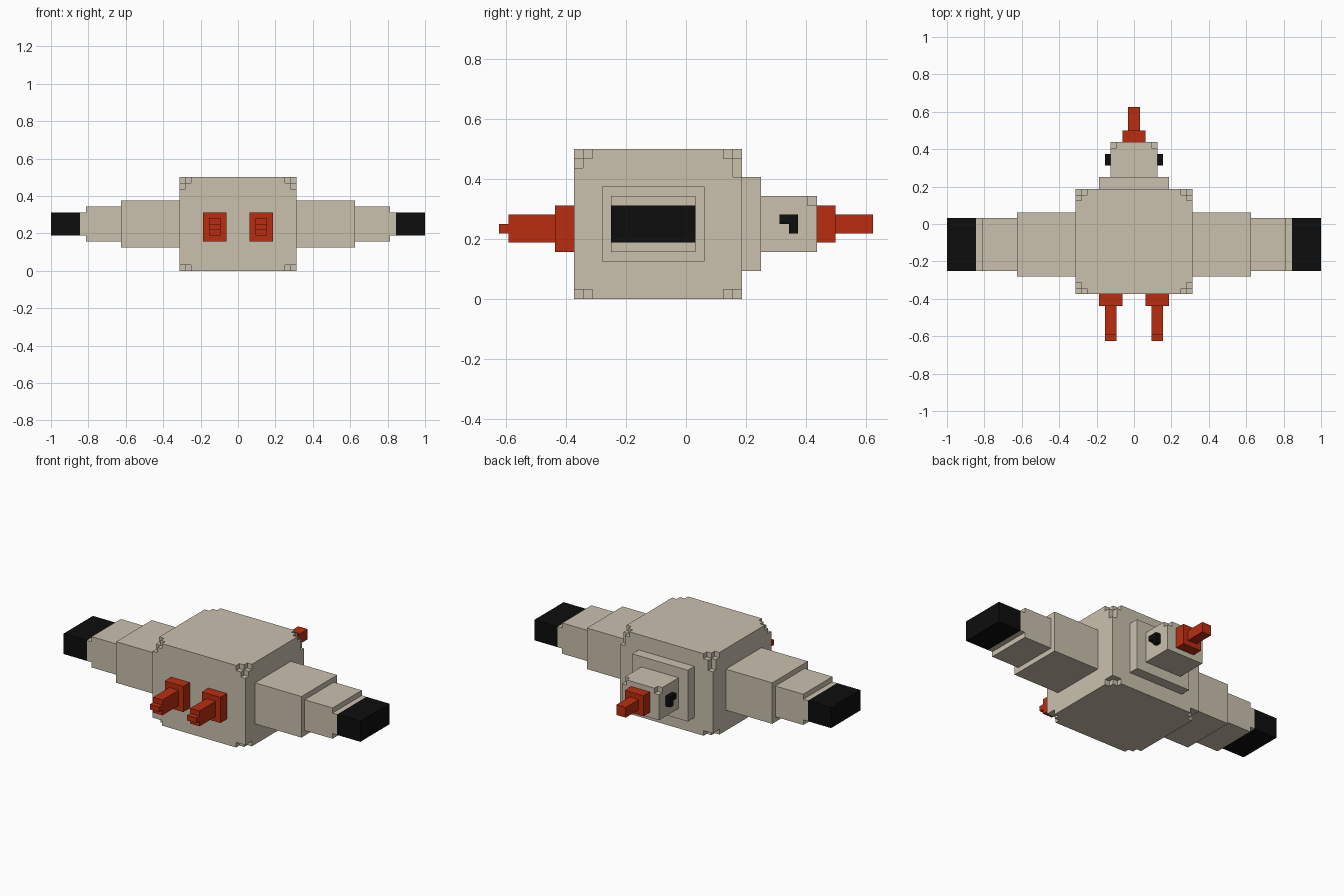
import bpy, bmesh
from mathutils import Vector

if "Cube" in bpy.data.objects:
    bpy.data.objects.remove(bpy.data.objects["Cube"])

U = 1 / 32  # block size: every part sits on this grid


def material(name, rgb):
    m = bpy.data.materials.new(name)
    m.diffuse_color = (*rgb, 1)
    m.use_nodes = True
    m.node_tree.nodes["Principled BSDF"].inputs["Base Color"].default_value = m.diffuse_color
    return m


TAN = material("warm_stone", (0.59, 0.53, 0.42))
RED = material("brick_red", (0.49, 0.027, 0.005))
BLACK = material("near_black", (0.004, 0.004, 0.004))


def finish(bm, name, mat):
    bmesh.ops.recalc_face_normals(bm, faces=bm.faces)
    me = bpy.data.meshes.new(name)
    bm.to_mesh(me)
    bm.free()
    me.materials.append(mat)
    ob = bpy.data.objects.new(name, me)
    bpy.context.collection.objects.link(ob)
    return ob


def box(name, mat, x, y, z):
    """Plain box from ranges in grid units."""
    bm = bmesh.new()
    bmesh.ops.create_cube(bm, size=1)
    for v in bm.verts:
        v.co = [U * (r[0] if c < 0 else r[1]) for c, r in zip(v.co, (x, y, z))]
    return finish(bm, name, mat)


def blocks(name, mat, cells):
    """Outer skin of a set of grid cells, merged into flat faces."""
    bm = bmesh.new()
    verts = {}

    def vert(p):
        if p not in verts:
            verts[p] = bm.verts.new(Vector(p) * U)
        return verts[p]

    for c in cells:
        for axis in range(3):
            for side in (0, 1):
                n = list(c)
                n[axis] += 2 * side - 1
                if tuple(n) in cells:
                    continue
                corners = []
                for a, b in ((0, 0), (1, 0), (1, 1), (0, 1)):
                    p = list(c)
                    p[axis] += side
                    p[(axis + 1) % 3] += a
                    p[(axis + 2) % 3] += b
                    corners.append(vert(tuple(p)))
                bm.faces.new(corners if side else corners[::-1])
    bmesh.ops.dissolve_limit(bm, angle_limit=0.02, verts=bm.verts, edges=bm.edges)
    return finish(bm, name, mat)


def cells_in(x, y, z):
    return {(i, j, k) for i in range(*x) for j in range(*y) for k in range(*z)}


# Main body with small notches at its eight corners
body = cells_in((-10, 10), (-12, 6), (0, 16))
for x, dx in ((-10, 1), (9, -1)):
    for y, dy in ((-12, 1), (5, -1)):
        for z, dz in ((0, 1), (15, -1)):
            drop = [(0, 0, 0), (1, 0, 0), (0, 1, 0)]
            if z:
                drop.append((0, 0, 1))
                if y > 0:
                    drop.append((0, 0, 2))
            for a, b, c in drop:
                body.discard((x + a * dx, y + b * dy, z + c * dz))
blocks("body", TAN, body)

# Stepped neck and head at the back
box("neck_plate", TAN, (-6, 6), (6, 8), (3, 13))
head = cells_in((-4, 4), (8, 14), (5, 11))
head -= {(-4, 13, 10), (3, 13, 10)}
blocks("head", TAN, head)
box("beak_base", RED, (-2, 2), (14, 16), (6, 10))
box("beak_tip", RED, (-1, 1), (16, 20), (7, 9))

for s, side in ((-1, "left"), (1, "right")):
    def span(a, b):
        return tuple(sorted((s * a, s * b)))

    # Eye: three raised blocks
    ex = -5 if s < 0 else 4
    blocks(side + "_eye", BLACK, {(ex, 10, 8), (ex, 11, 8), (ex, 11, 7)})

    # Stepped wing with a dark tip
    box(side + "_wing_inner", TAN, span(10, 20), (-9, 2), (4, 12))
    box(side + "_wing_middle", TAN, span(20, 26), (-8, 1), (5, 11))
    box(side + "_wing_outer", TAN, span(26, 27), (-8, 1), (6, 10))
    box(side + "_wing_tip", BLACK, span(27, 32), (-8, 1), (6, 10))

    # Leg on the front face
    box(side + "_leg_base", RED, span(2, 6), (-14, -12), (5, 10))
    box(side + "_leg_stem", RED, span(3, 5), (-19, -14), (6, 9))
    box(side + "_leg_tip", RED, span(3, 5), (-20, -19), (7, 8))
